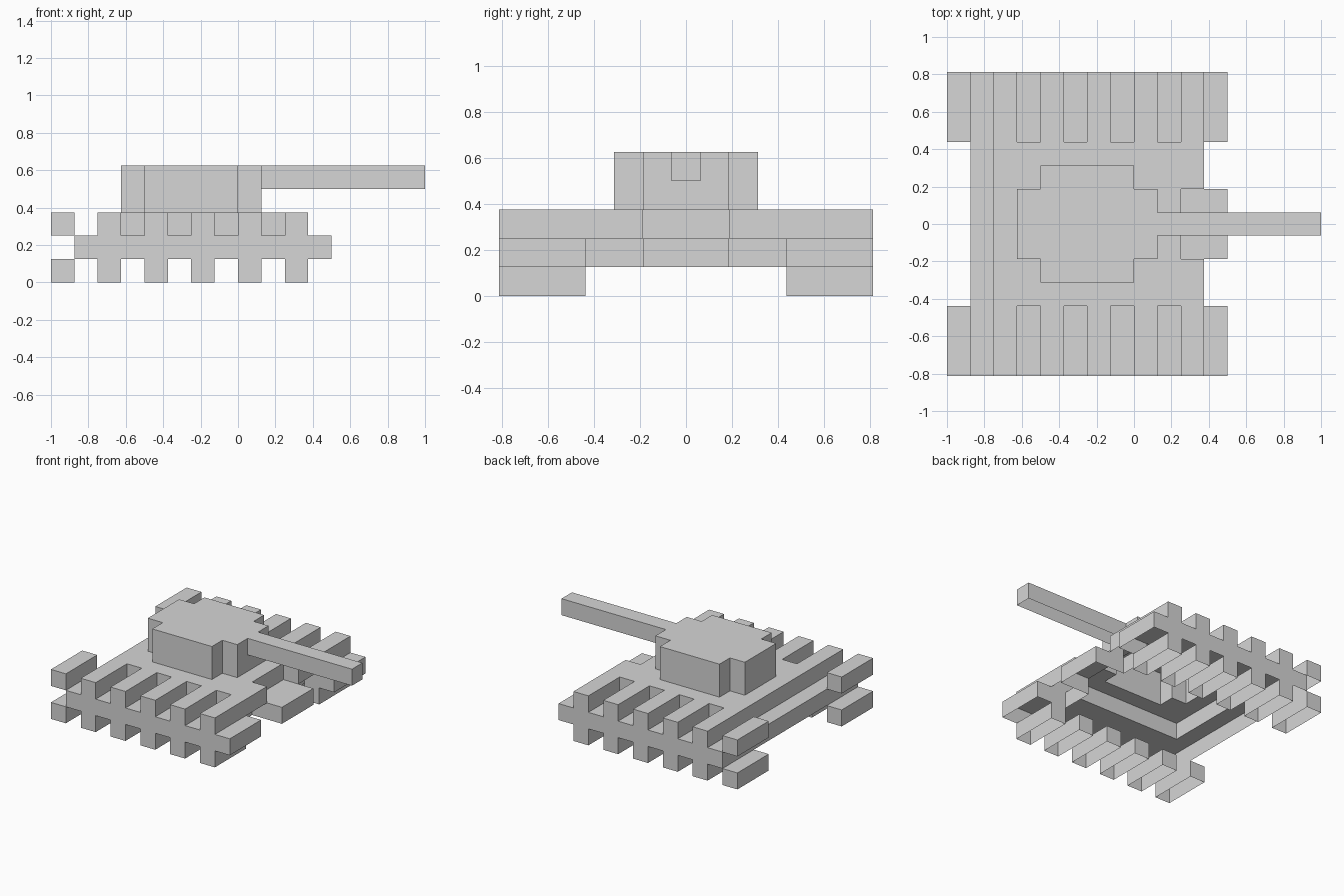
import bpy
import bmesh

cube = bpy.data.objects.get("Cube")
if cube:
    bpy.data.objects.remove(cube, do_unlink=True)

U = 0.125  # one block

grey = bpy.data.materials.new("plain grey")
grey.use_nodes = True
colour = (0.67, 0.67, 0.67, 1)
grey.diffuse_color = colour
grey.node_tree.nodes["Principled BSDF"].inputs["Base Color"].default_value = colour


def rect(x0, x1, y0, y1):
    return [(x0, y0), (x1, y0), (x1, y1), (x0, y1)]


def both(x0, x1, y0, y1):
    """A rectangle and its mirror image across y = 0."""
    return [rect(x0, x1, y0, y1), rect(x0, x1, -y1, -y0)]


def shell(name, outline, tops, z0, z1, skip=()):
    """Walls along a counter-clockwise outline, in blocks, closed by top faces and open below."""
    bm = bmesh.new()

    def face(points):
        bm.faces.new([bm.verts.new((x * U, y * U, z * U)) for x, y, z in points])

    for i, (x0, y0) in enumerate(outline):
        x1, y1 = outline[(i + 1) % len(outline)]
        if i not in skip:
            face([(x0, y0, z0), (x1, y1, z0), (x1, y1, z1), (x0, y0, z1)])
    for top in tops:
        face([(x, y, z1) for x, y in top])
    bmesh.ops.remove_doubles(bm, verts=bm.verts, dist=1e-5)
    mesh = bpy.data.meshes.new(name)
    bm.to_mesh(mesh)
    bm.free()
    mesh.materials.append(grey)
    obj = bpy.data.objects.new(name, mesh)
    bpy.context.collection.objects.link(obj)


def mirrored(half):
    return half + [(x, -y) for x, y in reversed(half)]


# Track teeth, below and above the chassis on each side
for side, y0, y1, inner in (("front", -6.5, -3.5, 2), ("back", 3.5, 6.5, 0)):
    for i, x in enumerate(range(-8, 3, 2)):
        tooth = rect(x, x + 1, y0, y1)
        loose = i == 0  # the end teeth stand clear of the chassis
        shell(f"{side}_lower_tooth_{i + 1}", tooth, [tooth] if loose else [], 0, 1)
        shell(f"{side}_upper_tooth_{i + 1}", tooth, [tooth], 2, 3, () if loose else (inner,))

# Chassis: both track beams, the rear ledge and the nose plate
chassis = mirrored([(-7, -6.5), (4, -6.5), (4, -3.5), (2, -3.5), (2, -1.5), (4, -1.5)])
chassis_tops = both(-7, 4, 3.5, 6.5) + [rect(-7, -6, -3.5, 3.5), rect(2, 4, -1.5, 1.5)]
shell("chassis", chassis, chassis_tops, 1, 2)

# Deck with a notched front and an opening under the turret
deck = mirrored([(-6, -3.5), (3, -3.5), (3, -1.5), (2, -1.5)])
deck_tops = [rect(-6, -5, -3.5, 3.5), rect(1, 2, -3.5, 3.5)]
for x0, x1, y0 in ((-5, -4, 1.5), (-4, 0, 2.5), (0, 1, 1.5), (2, 3, 1.5)):
    deck_tops += both(x0, x1, y0, 3.5)
shell("deck", deck, deck_tops, 2, 3)

# Turret with notched corners
turret = mirrored([(-5, -1.5), (-4, -1.5), (-4, -2.5), (0, -2.5), (0, -1.5), (1, -1.5)])
shell("turret", turret, [turret], 3, 5)

# Gun barrel
barrel = rect(1, 8, -0.5, 0.5)
shell("gun_barrel", barrel, [barrel], 4, 5, (3,))
